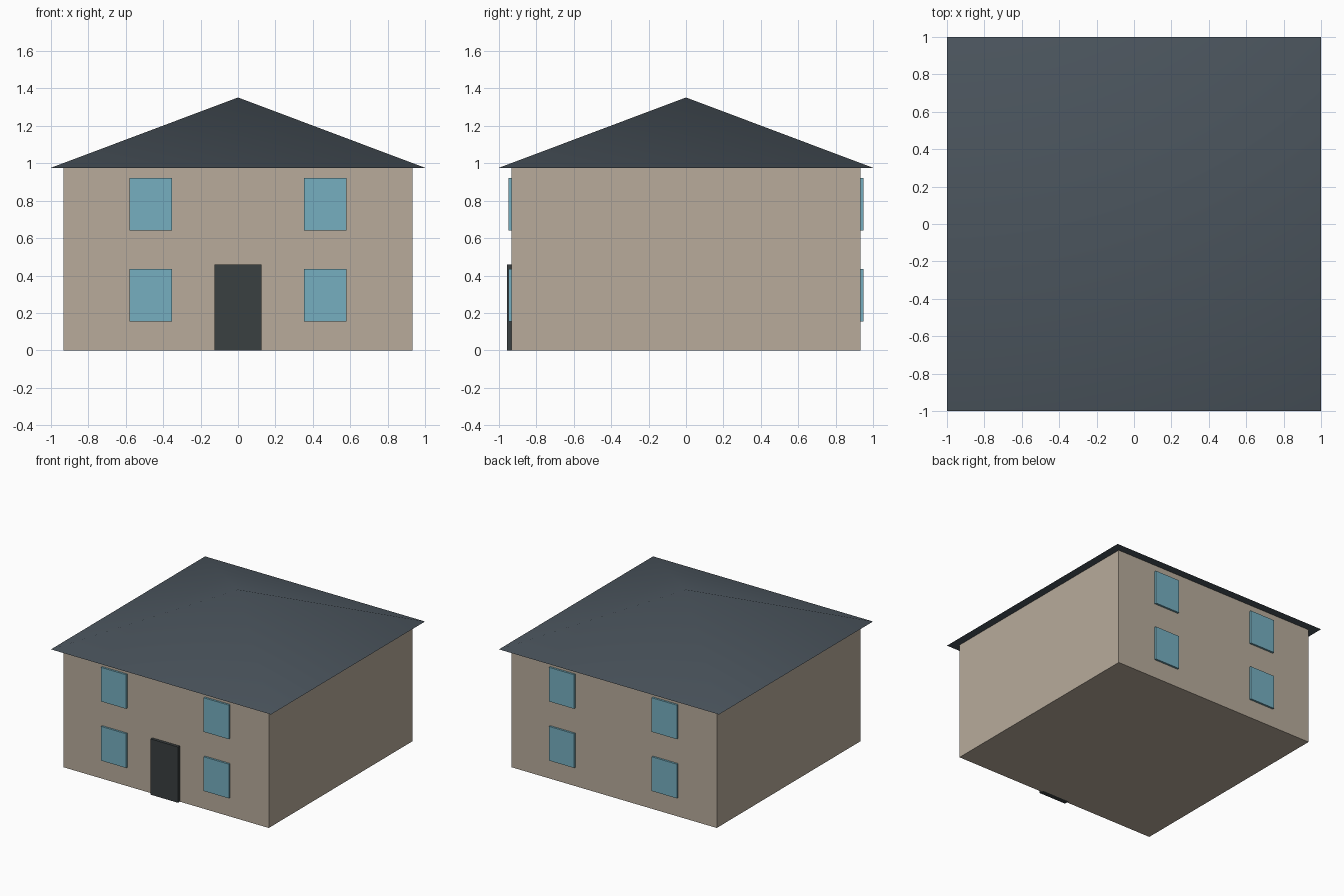
import bpy
import math

if "Cube" in bpy.data.objects:
    bpy.data.objects.remove(bpy.data.objects["Cube"])


def material(name, color):
    mat = bpy.data.materials.new(name)
    mat.diffuse_color = (*color, 1)
    mat.use_nodes = True
    mat.node_tree.nodes["Principled BSDF"].inputs["Base Color"].default_value = mat.diffuse_color
    return mat


def box(name, low, high, mat):
    bpy.ops.mesh.primitive_cube_add(size=1)
    obj = bpy.context.object
    obj.name = name
    obj.location = [(a + b) / 2 for a, b in zip(low, high)]
    obj.scale = [b - a for a, b in zip(low, high)]
    bpy.ops.object.transform_apply(location=True, rotation=True, scale=True)
    obj.data.materials.append(mat)
    return obj


stucco = material("stucco", (0.48, 0.41, 0.33))
slate = material("slate", (0.07, 0.09, 0.11))
glass = material("glass", (0.18, 0.43, 0.53))
door_paint = material("door_paint", (0.042, 0.05, 0.053))

WALL = 0.933
EAVES = 0.976
PEAK = 1.352

# Walls
box("walls", (-WALL, -WALL, 0), (WALL, WALL, EAVES), stucco)

# Hipped pyramid roof with overhanging eaves, softly shaded across the hips
bpy.ops.mesh.primitive_cone_add(
    vertices=4, radius1=math.sqrt(2), radius2=0, depth=PEAK - EAVES,
    location=(0, 0, (EAVES + PEAK) / 2), rotation=(0, 0, math.pi / 4))
roof = bpy.context.object
roof.name = "roof"
bpy.ops.object.transform_apply(location=True, rotation=True, scale=True)
roof.data.materials.append(slate)
bpy.ops.object.shade_smooth_by_angle(angle=math.radians(30))

# Front door
box("front_door", (-0.125, -0.957, 0), (0.125, -0.915, 0.458), door_paint)

# Windows: two per storey on the front and on the back
for face, y0, y1 in (("front", -0.949, -0.917), ("back", 0.917, 0.949)):
    for storey, z0, z1 in (("lower", 0.155, 0.436), ("upper", 0.641, 0.921)):
        for side, x in (("left", -0.467), ("right", 0.467)):
            box(f"{face}_{storey}_{side}_window",
                (x - 0.114, y0, z0), (x + 0.114, y1, z1), glass)
